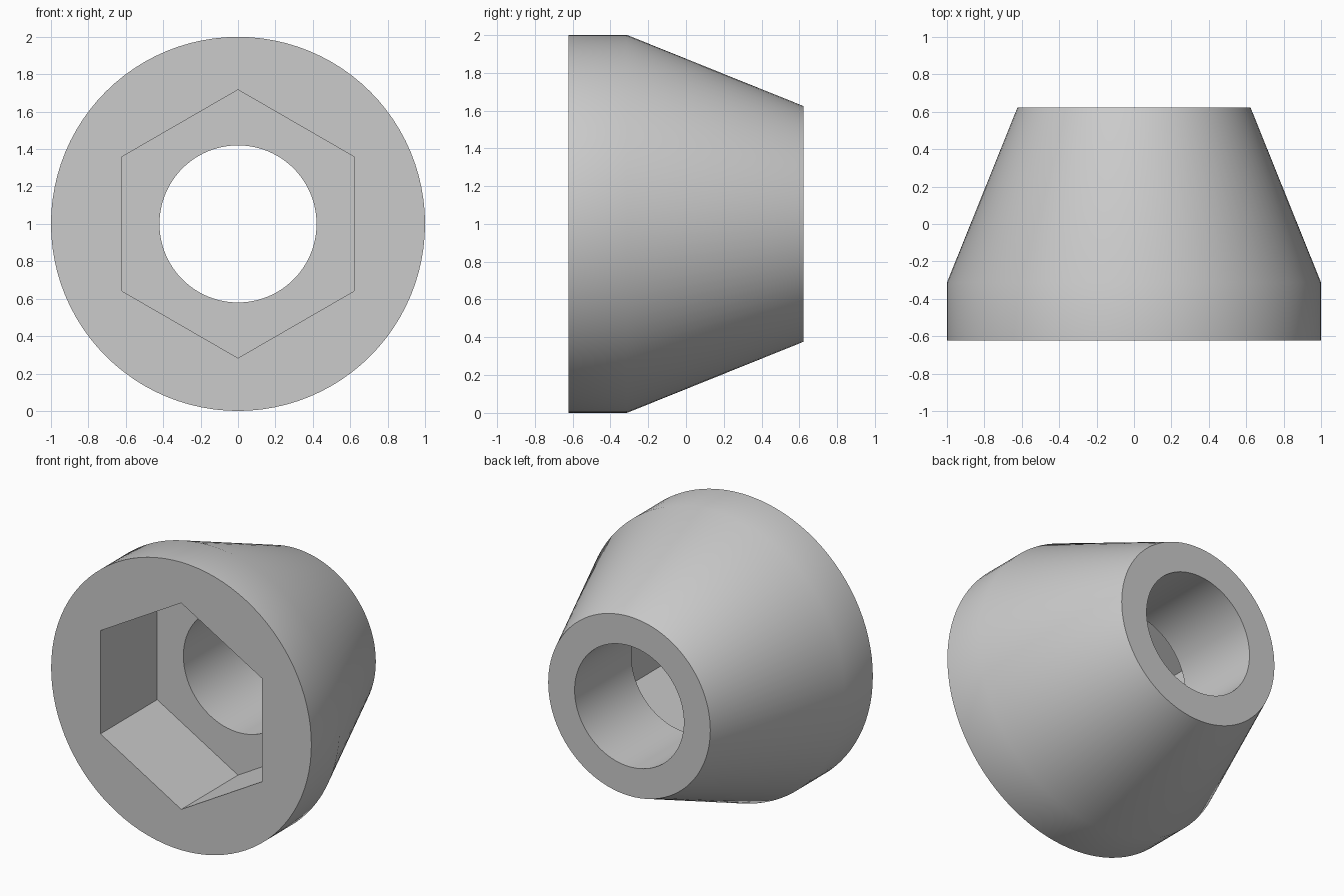
import bpy, bmesh, math

cube = bpy.data.objects.get("Cube")
if cube:
    bpy.data.objects.remove(cube, do_unlink=True)

SEGMENTS = 96          # divisible by 12, so the hexagon corners fall on vertices
AXIS_Z = 1.0           # height of the nut's axis

grey = bpy.data.materials.new("plain grey")
grey.use_nodes = True
colour = (0.6, 0.6, 0.6, 1.0)
grey.diffuse_color = colour
grey.node_tree.nodes["Principled BSDF"].inputs["Base Color"].default_value = colour


def circle(radius):
    return lambda angle: radius


def hexagon(corner_radius):
    """Hexagon with corners at top and bottom, as radius by angle."""
    apothem = corner_radius * math.cos(math.pi / 6)
    sector = math.pi / 3
    return lambda a: apothem / math.cos(a - sector * round(a / sector))


# Cross-section loops (depth, outline), outside first and then through the bore
sections = [
    (-0.623, circle(1.0)),       # front rim
    (-0.313, circle(1.0)),       # end of the straight collar
    (0.623, circle(0.623)),      # back rim
    (0.623, circle(0.42)),       # back of the bore
    (0.0, circle(0.42)),         # bore meets the pocket floor
    (0.0, hexagon(0.717)),       # pocket floor
    (-0.623, hexagon(0.717)),    # pocket mouth
]

bm = bmesh.new()
rings = []
for y, outline in sections:
    ring = []
    for i in range(SEGMENTS):
        a = 2 * math.pi * i / SEGMENTS
        r = outline(a)
        ring.append(bm.verts.new((r * math.cos(a), y, AXIS_Z + r * math.sin(a))))
    rings.append(ring)

# Skin neighbouring loops, closing the last one back to the first
for k, ring in enumerate(rings):
    nxt = rings[(k + 1) % len(rings)]
    for i in range(SEGMENTS):
        j = (i + 1) % SEGMENTS
        bm.faces.new((ring[i], ring[j], nxt[j], nxt[i]))
bmesh.ops.recalc_face_normals(bm, faces=bm.faces)

mesh = bpy.data.meshes.new("conical_nut")
bm.to_mesh(mesh)
bm.free()
mesh.materials.append(grey)

nut = bpy.data.objects.new("conical_nut", mesh)
bpy.context.collection.objects.link(nut)

# Smooth round walls, crisp rims and hexagon corners
bpy.ops.object.select_all(action="DESELECT")
nut.select_set(True)
bpy.context.view_layer.objects.active = nut
bpy.ops.object.shade_smooth_by_angle(angle=math.radians(30))
